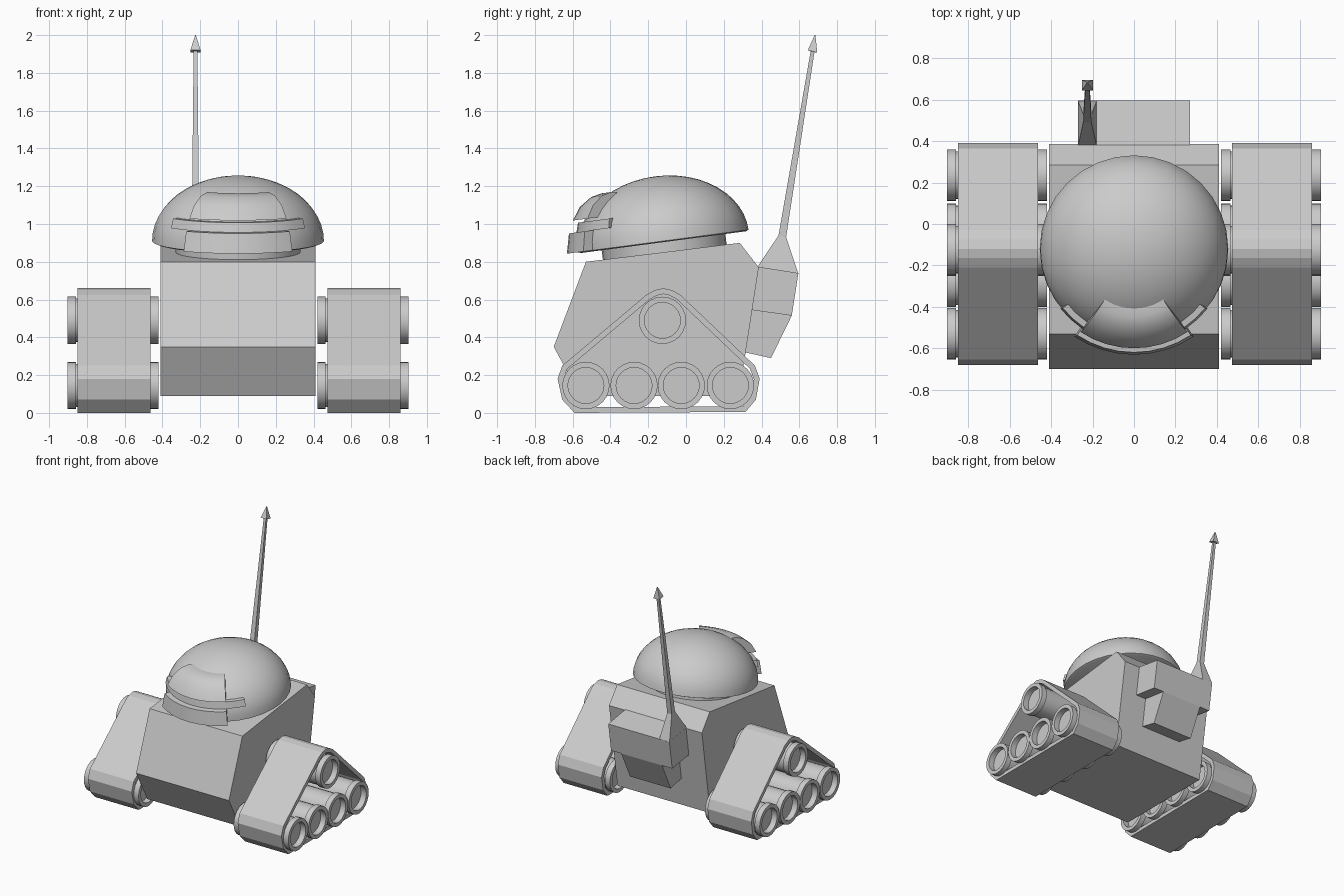
import bpy, bmesh, math
from mathutils import Matrix

if "Cube" in bpy.data.objects:
    bpy.data.objects.remove(bpy.data.objects["Cube"])


def finish(name, bm, matrix=Matrix(), smooth=None):
    bmesh.ops.remove_doubles(bm, verts=bm.verts, dist=1e-5)
    bmesh.ops.transform(bm, matrix=matrix, verts=bm.verts)
    bmesh.ops.recalc_face_normals(bm, faces=bm.faces)
    me = bpy.data.meshes.new(name)
    bm.to_mesh(me)
    bm.free()
    ob = bpy.data.objects.new(name, me)
    bpy.context.collection.objects.link(ob)
    if smooth:
        bpy.ops.object.select_all(action='DESELECT')
        ob.select_set(True)
        bpy.context.view_layer.objects.active = ob
        bpy.ops.object.shade_smooth_by_angle(angle=math.radians(smooth))
    return ob


def loft(name, rings, caps=True, matrix=Matrix(), smooth=None):
    """Join successive closed rings of points with quads."""
    bm = bmesh.new()
    vs = [[bm.verts.new(p) for p in r] for r in rings]
    n = len(vs[0])
    for a, b in zip(vs, vs[1:]):
        for i in range(n):
            j = (i + 1) % n
            bm.faces.new((a[i], a[j], b[j], b[i]))
    if caps:
        bm.faces.new(vs[0])
        bm.faces.new(vs[-1])
    return finish(name, bm, matrix, smooth)


def extrude_x(name, profile, x0, x1, caps=True):
    return loft(name, [[(x, y, z) for y, z in profile] for x in (x0, x1)], caps)


def lathe(name, profile, n, matrix=Matrix(), smooth=35):
    """Revolve an (r, z) profile running from axis to axis."""
    bm = bmesh.new()
    vs = [bm.verts.new((r, 0, z)) for r, z in profile]
    es = [bm.edges.new(p) for p in zip(vs, vs[1:])]
    bmesh.ops.spin(bm, geom=vs + es, cent=(0, 0, 0), axis=(0, 0, 1),
                   angle=math.tau, steps=n)
    return finish(name, bm, matrix, smooth)


def sector(name, profile, half_angle, n, matrix):
    """Sweep a closed (r, z) profile around the front of the head."""
    rings = []
    for k in range(n + 1):
        a = math.radians(half_angle) * (2 * k / n - 1)
        rings.append([(r * math.sin(a), -r * math.cos(a), z) for r, z in profile])
    return loft(name, rings, True, matrix, 30)


# Hull
extrude_x("hull", [(-.53, .80), (.285, .90), (.385, .77), (.28, .09),
                   (-.56, .09), (-.70, .35)], -.41, .41)

# Rear pack, wide above and narrow below
extrude_x("pack_upper", [(.375, .775), (.595, .74), (.56, .515), (.345, .545)], -.27, .27)
extrude_x("pack_lower", [(.345, .545), (.56, .515), (.45, .29), (.315, .32)], -.18, .18)

# Antenna: half width, then front and back (y, z) of each square ring
rings = []
for h, y0, z0, y1, z1 in [(.045, .376, .77, .594, .74), (.02, .49, .94, .53, .93),
                          (.01, .66, 1.915, .68, 1.91), (.027, .645, 1.92, .695, 1.907),
                          (.002, .681, 2, .685, 2)]:
    x = -.225
    rings.append([(x - h, y0, z0), (x + h, y0, z0), (x + h, y1, z1), (x - h, y1, z1)])
loft("antenna", rings)

# Head, tilted forward on its neck
head = Matrix.Translation((0, -.12, .91)) @ Matrix.Rotation(math.radians(7.5), 4, 'X')
dome = [(.455 * math.sin(t), .345 * math.cos(t))
        for t in (math.pi / 2 * k / 12 for k in range(13))]
lathe("head_dome", dome + [(.44, -.006), (0, -.006)], 32, head)
lathe("neck", [(0, 0), (.33, 0), (.33, -.1), (0, -.1)], 32, head)

# Visor: lid, recessed strip and lower lip
sector("visor_lid", [(.37, .17), (.461, .17), (.415, .236), (.35, .28),
                     (.29, .293), (.22, .28)], 34, 8, head)
sector("visor_strip", [(.38, .105), (.45, .105), (.435, .155), (.37, .155)], 52, 12, head)
sector("visor_lip", [(.42, 0), (.515, 0), (.49, .105), (.40, .105)], 34, 8, head)

# Tracks: hollow belts with through rollers
belt = [(-.59, 0), (-.655, .07), (-.68, .18), (-.655, .25), (-.21, .625),
        (-.165, .65), (-.12, .66), (-.075, .65), (-.03, .625), (.365, .25),
        (.39, .18), (.37, .07), (.315, .005)]
half = [(0, .195), (.095, .195), (.095, .2415), (.125, .2415), (.125, .197), (.115, .197)]
roller = half + [(r, -z) for r, z in reversed(half)]
wheels = [(-.53, .145), (-.275, .145), (-.025, .145), (.235, .145), (-.125, .49)]
for side, x0, cx in (("right", .473, .6615), ("left", -.85, -.6615)):
    ob = extrude_x(side + "_track_belt", belt, x0, x0 + .387, caps=False)
    mod = ob.modifiers.new("thickness", 'SOLIDIFY')
    mod.thickness = .03
    mod.offset = -1
    mod.use_even_offset = True
    for i, (y, z) in enumerate(wheels):
        lathe(f"{side}_wheel_{i + 1}", roller, 24,
              Matrix.Translation((cx, y, z)) @ Matrix.Rotation(math.pi / 2, 4, 'Y'))
